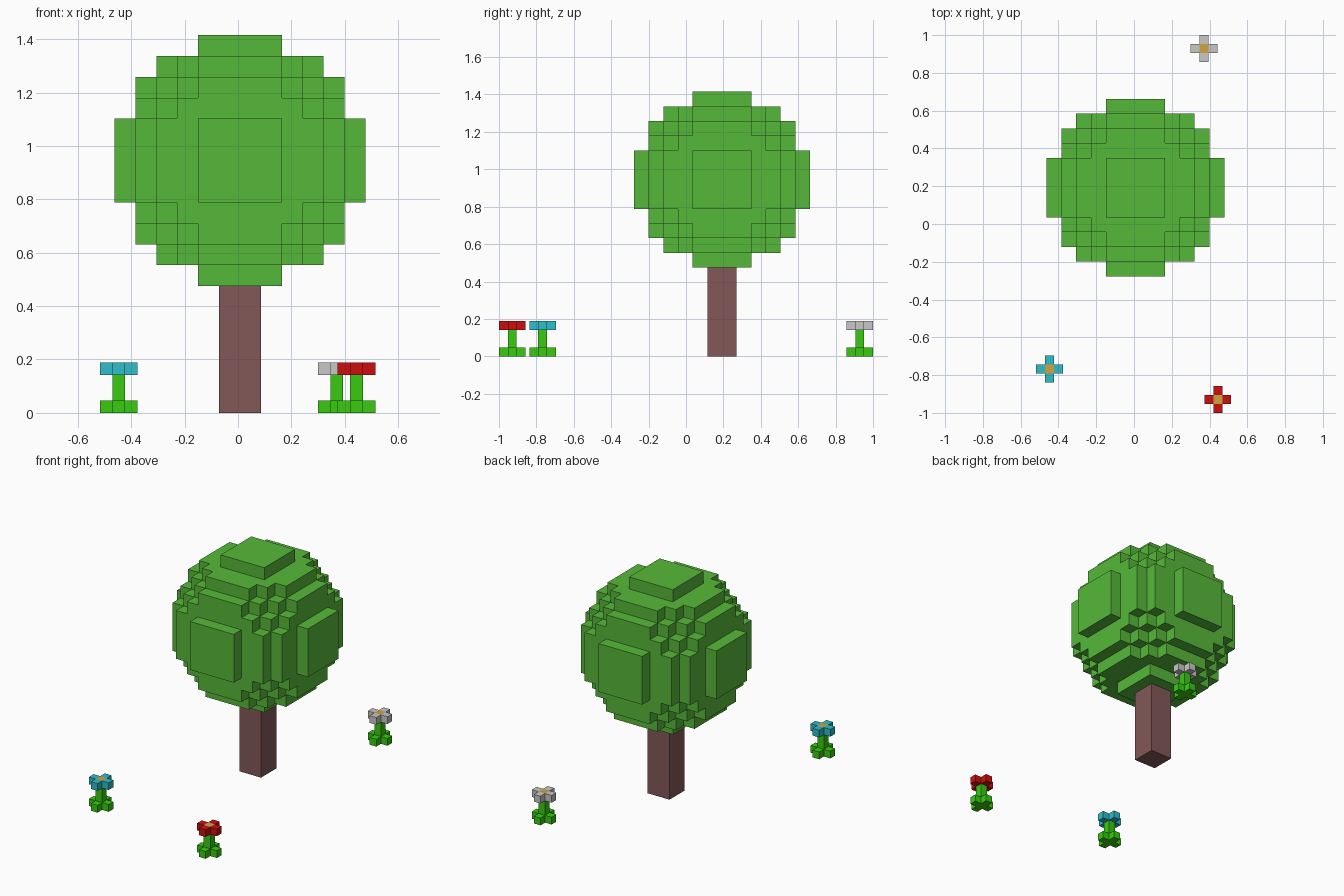
import bpy, bmesh
from mathutils import Vector

if "Cube" in bpy.data.objects:
    bpy.data.objects.remove(bpy.data.objects["Cube"])


def material(name, rgb):
    """Flat colour from 0-255 sRGB, stored as linear."""
    lin = [(c / 255 / 12.92) if c < 10 else ((c / 255 + 0.055) / 1.055) ** 2.4 for c in rgb]
    m = bpy.data.materials.new(name)
    m.diffuse_color = (*lin, 1)
    m.use_nodes = True
    m.node_tree.nodes["Principled BSDF"].inputs["Base Color"].default_value = m.diffuse_color
    return m


LEAF = material("leaf green", (86, 185, 58))
BARK = material("bark brown", (131, 88, 88))
STEM = material("stem green", (56, 203, 16))
CENTRE = material("flower yellow", (205, 165, 65))
BLUE = material("petal blue", (46, 190, 203))
RED = material("petal red", (205, 14, 14))
WHITE = material("petal white", (200, 200, 200))

DIRS = [Vector(d) for d in ((1, 0, 0), (-1, 0, 0), (0, 1, 0), (0, -1, 0), (0, 0, 1), (0, 0, -1))]


def voxels(name, cells, size, origin, mats):
    """Outer skin of a set of unit cells {(i, j, k): material index}; cell centres at whole numbers."""
    bm = bmesh.new()
    for cell, index in cells.items():
        c = Vector(cell)
        for d in DIRS:
            if tuple(int(v) for v in c + d) in cells:
                continue
            u = Vector((d.y, d.z, d.x))
            v = d.cross(u)
            corners = [c + (d + a * u + b * v) / 2 for a, b in ((-1, -1), (1, -1), (1, 1), (-1, 1))]
            f = bm.faces.new([bm.verts.new(p * size) for p in corners])
            f.material_index = index
    bmesh.ops.remove_doubles(bm, verts=bm.verts, dist=size * 0.01)
    # merge flat runs of cells into large faces
    bmesh.ops.dissolve_limit(bm, angle_limit=0.01, verts=bm.verts, edges=bm.edges,
                             delimit={'MATERIAL'})
    me = bpy.data.meshes.new(name)
    bm.to_mesh(me)
    bm.free()
    for m in mats:
        me.materials.append(m)
    ob = bpy.data.objects.new(name, me)
    ob.location = origin
    bpy.context.collection.objects.link(ob)
    return ob


U = 0.0784                       # crown cell size
TREE = Vector((0.0075, 0.1925, 0))

# Crown: stepped ball, 12 cells across
R = range(-6, 6)
ball = {(i, j, k): 0 for i in R for j in R for k in R
        if (i + .5) ** 2 + (j + .5) ** 2 + (k + .5) ** 2 < 36}
voxels("tree_crown", ball, U, TREE + Vector((U / 2, U / 2, 0.945 + U / 2)), [LEAF])

# Trunk: square post, two crown cells wide
bpy.ops.mesh.primitive_cube_add(size=1, location=TREE + Vector((0, 0, 0.2375)))
trunk = bpy.context.object
trunk.name = "tree_trunk"
trunk.scale = (2 * U, 2 * U, 0.475)
trunk.data.materials.append(BARK)

# Flowers: cross-shaped leaves, stem, cross-shaped petals with a yellow middle
F = 0.0472
CROSS = [(1, 0), (-1, 0), (0, 1), (0, -1)]
flower = {(0, 0, k): 0 for k in range(3)}
flower.update({(x, y, 0): 0 for x, y in CROSS})
flower.update({(x, y, 3): 1 for x, y in CROSS})
flower[(0, 0, 3)] = 2
for name, x, y, petal in (("blue_flower", -0.447, -0.767, BLUE),
                          ("red_flower", 0.444, -0.929, RED),
                          ("white_flower", 0.370, 0.929, WHITE)):
    voxels(name, flower, F, (x, y, F / 2), [STEM, petal, CENTRE])
